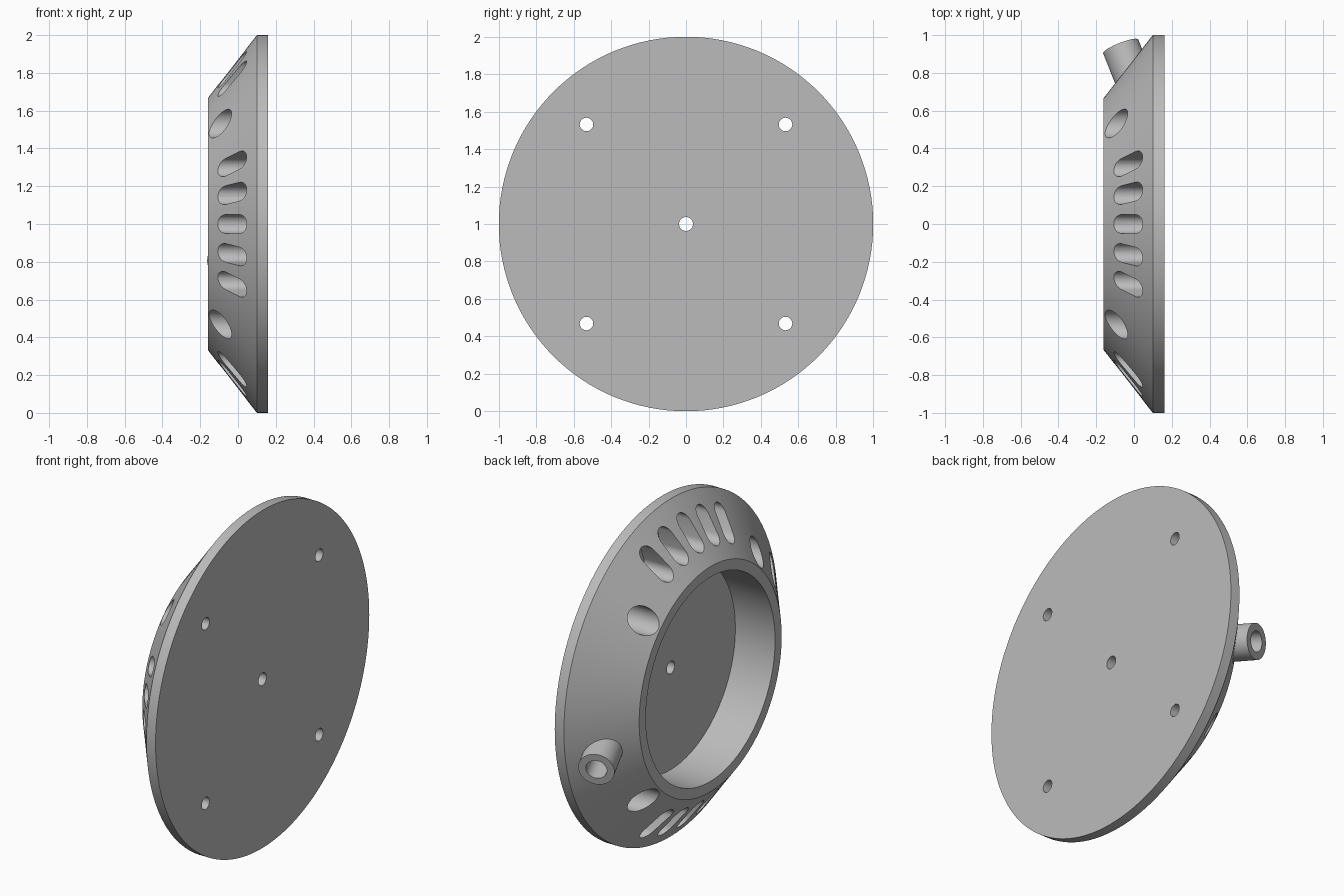
import bpy, bmesh, math
from mathutils import Vector, Matrix

if "Cube" in bpy.data.objects:
    bpy.data.objects.remove(bpy.data.objects["Cube"], do_unlink=True)

SEGMENTS = 128
CENTRE = Vector((0, 0, 1))

grey = bpy.data.materials.new("plain_grey")
grey.use_nodes = True
grey.diffuse_color = (0.5, 0.5, 0.5, 1)
grey.node_tree.nodes["Principled BSDF"].inputs["Base Color"].default_value = (0.5, 0.5, 0.5, 1)


def make_object(name, bm):
    bmesh.ops.recalc_face_normals(bm, faces=bm.faces)
    mesh = bpy.data.meshes.new(name)
    bm.to_mesh(mesh)
    bm.free()
    mesh.materials.append(grey)
    obj = bpy.data.objects.new(name, mesh)
    bpy.context.collection.objects.link(obj)
    return obj


def polar(x, r, angle):
    """Point at axial position x, radius r and angle from +y towards +z."""
    return CENTRE + Vector((x, r * math.cos(angle), r * math.sin(angle)))


def revolve(name, profile):
    """Spin an (x, radius) profile around the x axis."""
    bm = bmesh.new()
    rings = []
    for x, r in profile:
        rings.append([bm.verts.new(polar(x, r, math.tau * i / SEGMENTS)) for i in range(SEGMENTS)])
    for a, b in zip(rings, rings[1:]):
        for i in range(SEGMENTS):
            j = (i + 1) % SEGMENTS
            bm.faces.new((a[i], a[j], b[j], b[i]))
    bm.faces.new(rings[0])
    bm.faces.new(rings[-1])
    return make_object(name, bm)


def rod(name, start, end, radius, sides=48):
    bm = bmesh.new()
    axis = end - start
    place = Matrix.Translation((start + end) / 2) @ axis.to_track_quat('Z', 'Y').to_matrix().to_4x4()
    bmesh.ops.create_cone(bm, cap_ends=True, segments=sides, radius1=radius, radius2=radius,
                          depth=axis.length, matrix=place)
    return make_object(name, bm)


def slot(name, angle, inner, outer, half_width, x0, x1, steps=12):
    """Round-ended slot, long in the radial direction, cut along x."""
    bm = bmesh.new()
    out = Vector((0, math.cos(angle), math.sin(angle)))
    side = Vector((0, -math.sin(angle), math.cos(angle)))
    outline = []
    for r, turn in ((outer - half_width, -math.pi / 2), (inner + half_width, math.pi / 2)):
        for k in range(steps + 1):
            t = turn + math.pi * k / steps
            outline.append(CENTRE + out * (r + half_width * math.cos(t)) + side * half_width * math.sin(t))
    face = bm.faces.new([bm.verts.new(p + Vector((x0, 0, 0))) for p in outline])
    made = bmesh.ops.extrude_face_region(bm, geom=[face])
    verts = [v for v in made["geom"] if isinstance(v, bmesh.types.BMVert)]
    bmesh.ops.translate(bm, verts=verts, vec=(x1 - x0, 0, 0))
    return make_object(name, bm)


def combine(target, tool, operation):
    mod = target.modifiers.new(tool.name, 'BOOLEAN')
    mod.operation = operation
    mod.solver = 'EXACT'
    mod.object = tool
    bpy.context.view_layer.objects.active = target
    bpy.ops.object.modifier_apply(modifier=mod.name)
    bpy.data.objects.remove(tool, do_unlink=True)


# Conical body on a round plate, with a round recess
body = revolve("mount_body", [(0.16, 1), (0.1, 1), (-0.16, 0.667), (-0.16, 0.605), (0.1, 0.605)])

# Angled side spout with a bore into the recess
spout_angle = math.radians(-12)
tip = polar(-0.07, 0.96, spout_angle)
inward = (polar(0.36, -0.93, spout_angle) - CENTRE).normalized()
combine(body, rod("spout", tip, tip + inward * 0.28, 0.1), 'UNION')
combine(body, rod("spout_bore", tip - inward * 0.05, tip + inward * 0.41, 0.058), 'DIFFERENCE')

# Vent slots in three groups of five
for group in (90, 180, 270):
    for k in range(-2, 3):
        angle = math.radians(group + k * 11.25)
        combine(body, slot("vent_slot", angle, 0.735, 0.93, 0.05, -0.3, 0.1), 'DIFFERENCE')

# Four screw holes with wide access bores, and one centre hole
for k in range(4):
    angle = math.radians(45 + 90 * k)
    combine(body, rod("access_bore", polar(-0.3, 0.752, angle), polar(0.1, 0.752, angle), 0.076), 'DIFFERENCE')
    combine(body, rod("screw_hole", polar(0, 0.752, angle), polar(0.3, 0.752, angle), 0.036), 'DIFFERENCE')
combine(body, rod("centre_hole", polar(0, 0, 0), polar(0.3, 0, 0), 0.037), 'DIFFERENCE')

# Smooth round walls, sharp edges
bpy.ops.object.select_all(action='DESELECT')
body.select_set(True)
bpy.context.view_layer.objects.active = body
bpy.ops.object.shade_smooth_by_angle(angle=math.radians(25))
